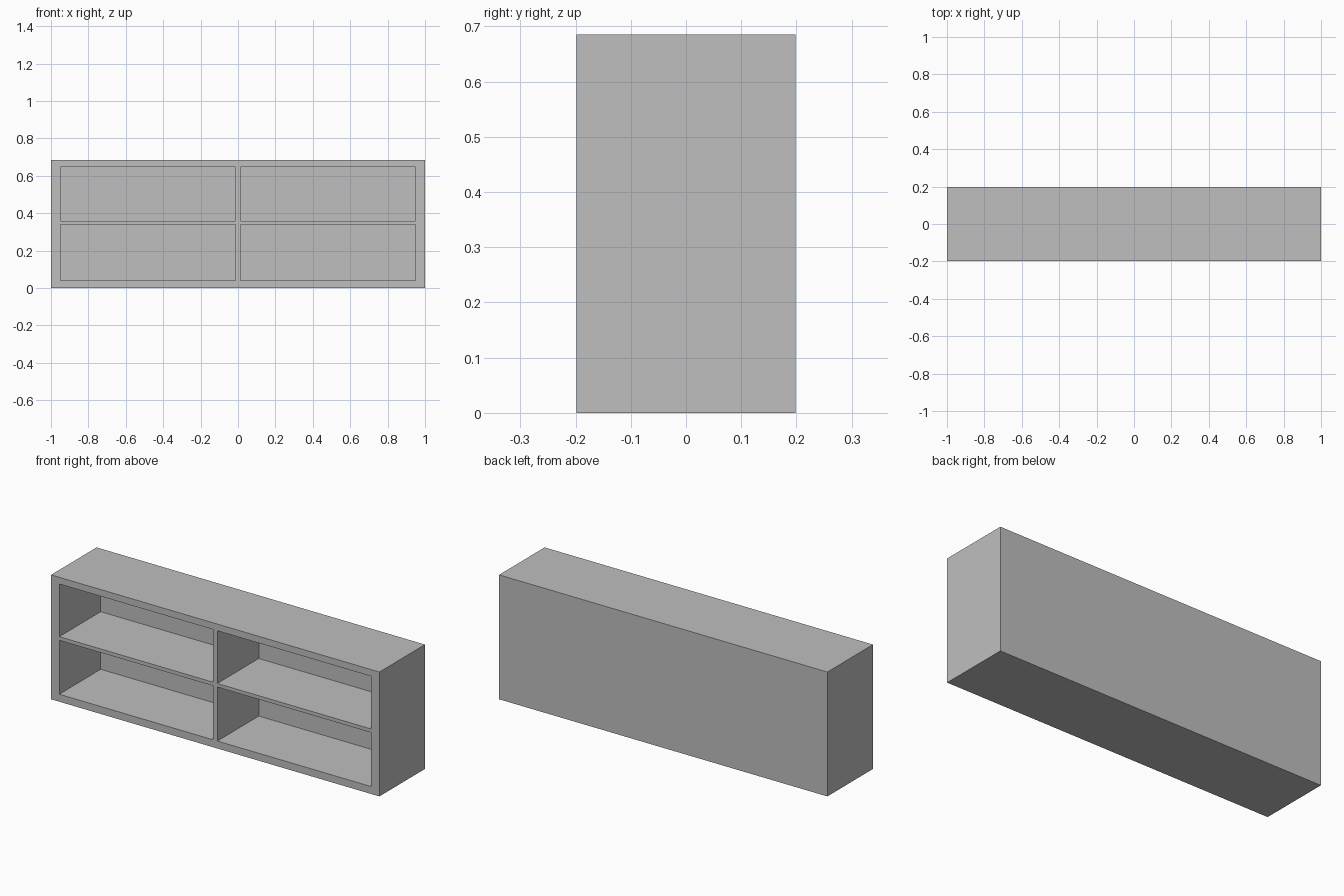
import bpy, bmesh
from mathutils import Vector

if "Cube" in bpy.data.objects:
    bpy.data.objects.remove(bpy.data.objects["Cube"])

W, D, H = 2.0, 0.396, 0.685
BACK = 0.036                                   # back panel thickness
BAYS_X = [(-0.95, -0.013), (0.013, 0.95)]      # openings, left and right
BAYS_Z = [(0.041, 0.338), (0.358, 0.648)]      # openings, lower and upper

grey = bpy.data.materials.new("plain_grey")
grey.diffuse_color = (0.52, 0.52, 0.52, 1)
grey.use_nodes = True
grey.node_tree.nodes["Principled BSDF"].inputs["Base Color"].default_value = grey.diffuse_color

# Solid cabinet block standing on the floor
bm = bmesh.new()
bmesh.ops.create_cube(bm, size=1)
for v in bm.verts:
    v.co = Vector((v.co.x * W, v.co.y * D, (v.co.z + 0.5) * H))


def front_face():
    return [f for f in bm.faces if f.normal.y < -0.9]


def cut(axis, value):
    """Slice the front face across one axis."""
    co, no = Vector(), Vector()
    co[axis], no[axis] = value, 1
    faces = front_face()
    geom = faces + list({e for f in faces for e in f.edges}) + list({v for f in faces for v in f.verts})
    bmesh.ops.bisect_plane(bm, geom=geom, plane_co=co, plane_no=no)


bm.normal_update()
for axis, bays in ((0, BAYS_X), (2, BAYS_Z)):
    for bay in bays:
        for value in bay:
            cut(axis, value)
            bm.normal_update()


# Push the four bays back, leaving frame, divider, shelf and back panel
def in_bay(f):
    c = f.calc_center_median()
    return any(a < c.x < b for a, b in BAYS_X) and any(a < c.z < b for a, b in BAYS_Z)


for face in [f for f in front_face() if in_bay(f)]:
    new = bmesh.ops.extrude_face_region(bm, geom=[face])["geom"]
    bmesh.ops.translate(bm, vec=(0, D - BACK, 0),
                        verts=[g for g in new if isinstance(g, bmesh.types.BMVert)])
    if face.is_valid:
        bmesh.ops.delete(bm, geom=[face], context='FACES_ONLY')

bmesh.ops.recalc_face_normals(bm, faces=bm.faces)

mesh = bpy.data.meshes.new("open_shelf_cabinet")
bm.to_mesh(mesh)
bm.free()
mesh.materials.append(grey)
cabinet = bpy.data.objects.new("open_shelf_cabinet", mesh)
bpy.context.collection.objects.link(cabinet)
